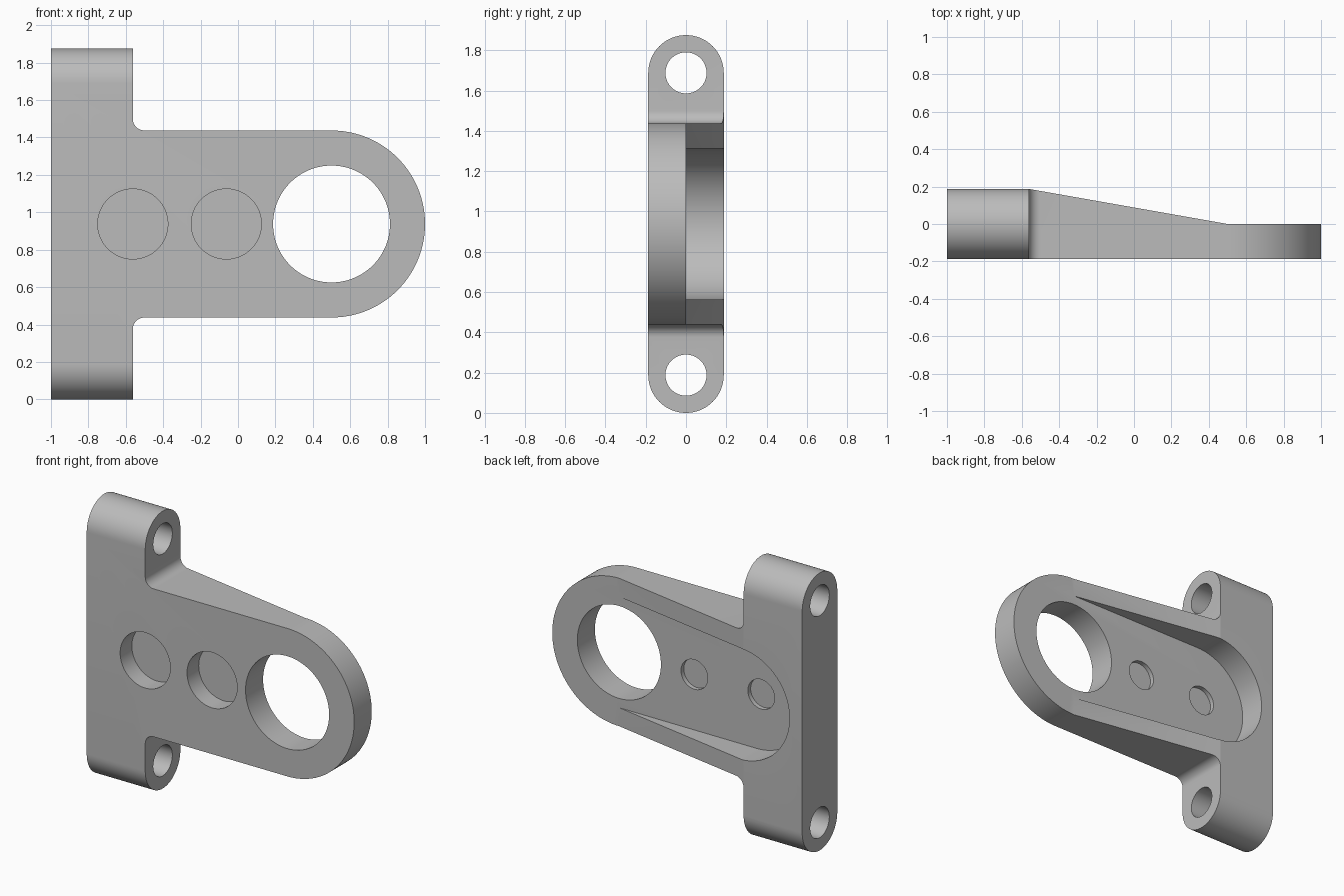
import bpy, bmesh
from math import sin, cos, pi, radians
from mathutils import Vector

if "Cube" in bpy.data.objects:
    bpy.data.objects.remove(bpy.data.objects["Cube"], do_unlink=True)

MID = 0.9375     # height of the arm's centre line
HALF = 0.1875    # half thickness of the bracket
STEP = 0.4375    # depth of the mounting bar
BAR = STEP - 1   # x of the bar's inner face

grey = bpy.data.materials.new("plain grey")
grey.use_nodes = True
grey.diffuse_color = (0.5, 0.5, 0.5, 1)
grey.node_tree.nodes["Principled BSDF"].inputs["Base Color"].default_value = grey.diffuse_color


def arc(cx, cy, r, start, end, n=32):
    angles = [radians(start + (end - start) * i / n) for i in range(n + 1)]
    return [(cx + r * cos(a), cy + r * sin(a)) for a in angles]


def circle(cx, cy, r, n=64):
    return arc(cx, cy, r, 0, 360, n)[:-1]


def prism(name, points, axis, low, high):
    """Extrude a 2D outline along one axis."""
    place = {"x": lambda a, b, t: (t, a, b),
             "y": lambda a, b, t: (a, t, b),
             "z": lambda a, b, t: (a, b, t)}[axis]
    bm = bmesh.new()
    face = bm.faces.new([bm.verts.new(place(a, b, low)) for a, b in points])
    new = bmesh.ops.extrude_face_region(bm, geom=[face])["geom"]
    shift = Vector(place(0, 0, high - low))
    bmesh.ops.translate(bm, vec=shift, verts=[v for v in new if isinstance(v, bmesh.types.BMVert)])
    bmesh.ops.recalc_face_normals(bm, faces=bm.faces)
    mesh = bpy.data.meshes.new(name)
    bm.to_mesh(mesh)
    bm.free()
    mesh.materials.append(grey)
    obj = bpy.data.objects.new(name, mesh)
    bpy.context.collection.objects.link(obj)
    return obj


def combine(target, tool, operation="DIFFERENCE"):
    """Apply a boolean and discard the tool."""
    tool.hide_render = True
    mod = target.modifiers.new("cut", "BOOLEAN")
    mod.operation, mod.object, mod.solver = operation, tool, "EXACT"
    bpy.context.view_layer.objects.active = target
    bpy.ops.object.modifier_apply(modifier=mod.name)
    bpy.data.objects.remove(tool, do_unlink=True)


# Front silhouette: bar, filleted corners and round-ended arm
fillet = 0.0625
lower = [(-1, 0), (BAR, 0)] + arc(BAR + fillet, MID - 0.5 - fillet, fillet, 180, 90, 10)
upper = [(x, 2 * MID - z) for x, z in reversed(lower)]
outline = lower + arc(0.5, MID, 0.5, -90, 90, 64) + upper
bracket = prism("bracket", outline, "y", -0.3, 0.3)

# Round the ends of the bar
capsule = arc(0, HALF, HALF, 180, 360) + arc(0, 2 * MID - HALF, HALF, 0, 180)
combine(bracket, prism("rounding_tool", capsule, "x", -1.2, 1.2), "INTERSECT")

# Tapered back of the arm
slope = HALF / (0.5 - BAR)
taper = [(-0.8, slope * 1.3), (0.5, 0), (1.2, 0), (1.2, 0.5), (-0.8, 0.5)]
combine(bracket, prism("taper_tool", taper, "z", -0.1, 2))

# Round-ended recess in the back
slot = arc(-0.53, MID, 0.375, 90, 270, 48) + [(0.5, MID - 0.375), (0.5, MID + 0.375)]
combine(bracket, prism("recess_tool", slot, "y", 0, 0.4))

# Large eye
combine(bracket, prism("eye_tool", circle(0.5, MID, 0.3125, 96), "y", -0.5, 0.5))

# Blind holes: wide in front, small and shallow behind
for x in (BAR, BAR + 0.5):
    combine(bracket, prism("front_hole_tool", circle(x, MID, HALF), "y", -0.4, -0.0625))
    combine(bracket, prism("back_hole_tool", circle(x, MID, 0.1), "y", -0.03, 0.1))

# Bolt holes along the bar
for z in (HALF, 2 * MID - HALF):
    combine(bracket, prism("bolt_hole_tool", circle(0, z, 0.102), "x", -1.2, 0))

bpy.ops.object.select_all(action="DESELECT")
bracket.select_set(True)
bpy.context.view_layer.objects.active = bracket
bpy.ops.object.shade_smooth_by_angle(angle=radians(30))
